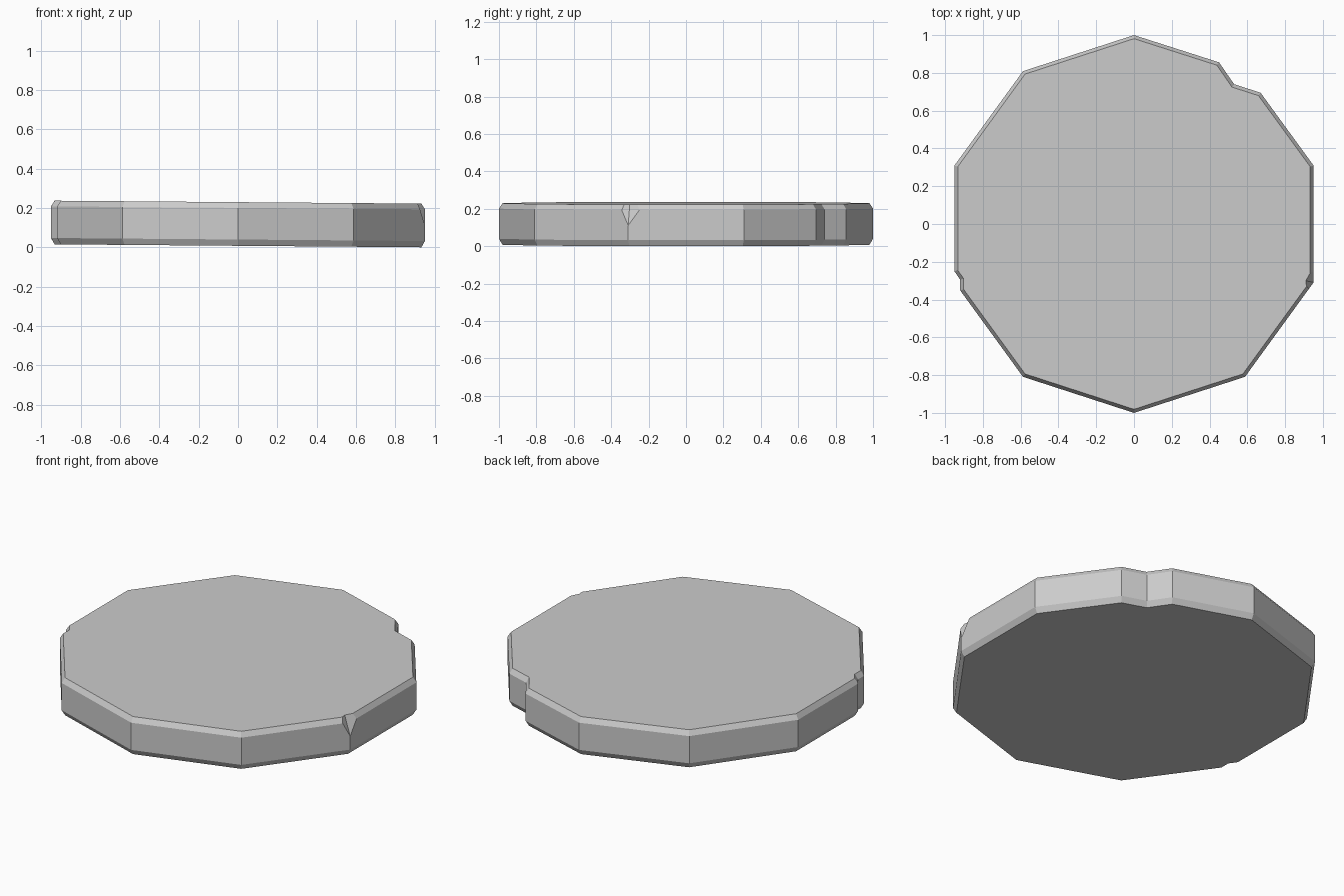
import bpy, bmesh, math

if "Cube" in bpy.data.objects:
    bpy.data.objects.remove(bpy.data.objects["Cube"])


def new_object(name, bm):
    bmesh.ops.recalc_face_normals(bm, faces=bm.faces[:])
    mesh = bpy.data.meshes.new(name)
    bm.to_mesh(mesh)
    bm.free()
    obj = bpy.data.objects.new(name, mesh)
    bpy.context.collection.objects.link(obj)
    return obj


# Decagon outline, with two corners replaced by notches
notches = {
    4: [(-0.951, -0.25), (-0.92, -0.295), (-0.92, -0.352)][:3],
    9: [(0.67, 0.695), (0.53, 0.74), (0.45, 0.856)],
}
notches[3] = notches.pop(4)
outline = []
for k in range(10):
    a = math.radians(90 + 36 * k)
    outline += notches.get(k, [(math.cos(a), math.sin(a))])

# Slab side walls
bm = bmesh.new()
base = bm.faces.new([bm.verts.new((x, y, 0.032)) for x, y in outline])
ext = bmesh.ops.extrude_face_region(bm, geom=[base], use_keep_orig=True)
for v in ext["geom"]:
    if isinstance(v, bmesh.types.BMVert):
        v.co.z = 0.193
bmesh.ops.recalc_face_normals(bm, faces=bm.faces[:])

# Chamfered top and bottom rims
for sign, depth in ((1, 0.029), (-1, 0.032)):
    cap = [f for f in bm.faces if f.normal.z * sign > 0.9]
    bmesh.ops.inset_region(bm, faces=cap, thickness=0.018, depth=depth,
                           use_even_offset=True, use_boundary=True)

# Slight lean: the left side sits a little higher
for v in bm.verts:
    v.co.z += 0.008 * (0.95 - v.co.x)
slab = new_object("chipped_slab", bm)

# Wedge that chips the front right corner
bm = bmesh.new()
tip = bm.verts.new((0.955, -0.31, 0.1))
rim = [bm.verts.new((x, y, 0.3)) for x, y in
       ((0.893, -0.385), (0.88, -0.295), (0.955, -0.165), (1.1, -0.2), (1.1, -0.45))]
bm.faces.new(rim)
for i, v in enumerate(rim):
    bm.faces.new((v, rim[(i + 1) % len(rim)], tip))
cutter = new_object("corner_chip_cutter", bm)
cutter.hide_render = True
cutter.hide_viewport = True

mod = slab.modifiers.new("corner_chip", "BOOLEAN")
mod.operation = "DIFFERENCE"
mod.solver = "EXACT"
mod.object = cutter
